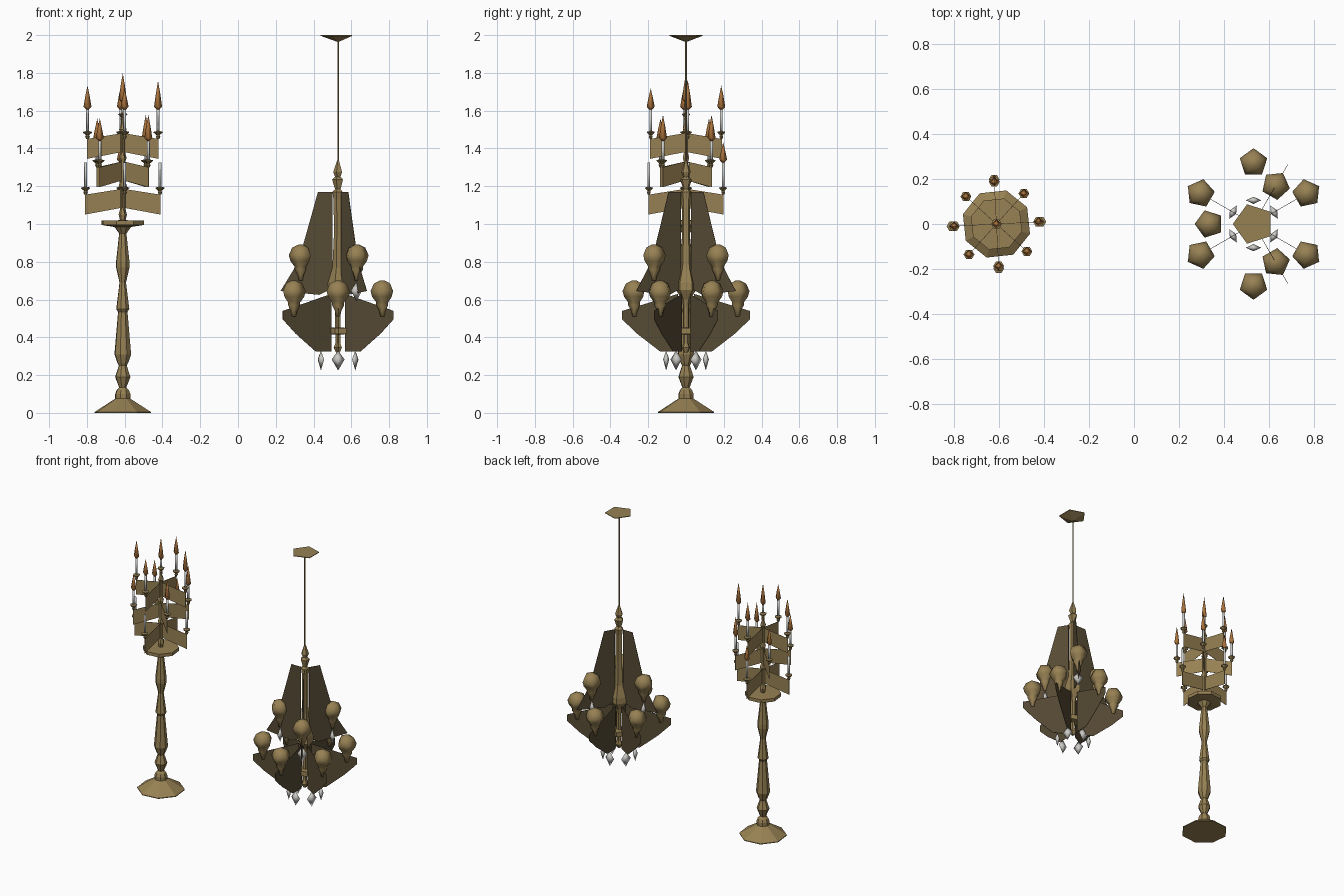
import bpy, bmesh, math
from mathutils import Vector, Matrix

if "Cube" in bpy.data.objects:
    bpy.data.objects.remove(bpy.data.objects["Cube"])

def material(name, rgb):
    m = bpy.data.materials.new(name)
    m.diffuse_color = (*rgb, 1)
    m.use_nodes = True
    m.node_tree.nodes["Principled BSDF"].inputs["Base Color"].default_value = m.diffuse_color
    return m

BRASS = material("antique brass", (0.31, 0.22, 0.088))
DARK = material("dark bronze", (0.095, 0.07, 0.035))
WAX = material("candle wax", (0.60, 0.60, 0.58))
FLAME = material("flame orange", (0.40, 0.17, 0.045))
GLASS = material("crystal grey", (0.60, 0.59, 0.56))

def finish(name, bm, mat, smooth=False):
    me = bpy.data.meshes.new(name)
    bm.normal_update()
    for f in bm.faces:
        f.smooth = smooth
    bm.to_mesh(me)
    bm.free()
    me.materials.append(mat)
    ob = bpy.data.objects.new(name, me)
    bpy.context.collection.objects.link(ob)
    return ob

def lathe(name, profile, sides, loc, mat, turn=0.0, smooth=False):
    """Turned part from (radius, height) pairs, listed from bottom to top."""
    bm = bmesh.new()
    rings = []
    for r, z in profile:
        ring = []
        for i in range(sides):
            a = turn + math.tau * i / sides
            ring.append(bm.verts.new((loc[0] + r * math.cos(a), loc[1] + r * math.sin(a), loc[2] + z)))
        rings.append(ring)
    for lo, hi in zip(rings, rings[1:]):
        for i in range(sides):
            j = (i + 1) % sides
            bm.faces.new((lo[i], lo[j], hi[j], hi[i]))
    bm.faces.new(rings[0][::-1])
    bm.faces.new(rings[-1])
    bmesh.ops.remove_doubles(bm, verts=bm.verts, dist=0.0002)
    return finish(name, bm, mat, smooth)

def plate(name, outline, centre, angle, mat):
    """Thin upright radial panel from (radius, height) outline."""
    bm = bmesh.new()
    side = Vector((-math.sin(angle), math.cos(angle), 0)) * 0.001
    loops = []
    for s in (-1, 1):
        loops.append([bm.verts.new(Vector((centre + r * math.cos(angle), r * math.sin(angle), z)) + side * s)
                      for r, z in outline])
    bm.faces.new(loops[0])
    bm.faces.new(loops[1][::-1])
    n = len(outline)
    for i in range(n):
        j = (i + 1) % n
        bm.faces.new((loops[0][i], loops[1][i], loops[1][j], loops[0][j]))
    bmesh.ops.recalc_face_normals(bm, faces=bm.faces)
    return finish(name, bm, mat)

def polar(centre, r, a, z):
    return (centre + r * math.cos(a), r * math.sin(a), z)

# ---------- standing candelabrum ----------
CX = -0.61
lathe("candelabrum_base", [(0.155, 0), (0.155, 0.005), (0.042, 0.075)], 8, (CX, 0, 0), BRASS, 0.5)
lathe("candelabrum_stem", [
    (0.042, 0.074), (0.042, 0.10), (0.034, 0.12), (0.02, 0.135),
    (0.042, 0.19), (0.022, 0.25), (0.03, 0.265), (0.046, 0.31), (0.026, 0.535),
    (0.036, 0.55), (0.018, 0.69), (0.037, 0.77), (0.037, 0.80), (0.02, 0.95), (0.05, 0.99)],
    8, (CX, 0, 0), BRASS, 0.5)
lathe("drip_tray", [(0.05, 0.985), (0.118, 0.995), (0.118, 1.018), (0.02, 1.02)],
      8, (CX, 0, 0), BRASS, 0.5)
lathe("upper_column", [
    (0.015, 1.02), (0.022, 1.05), (0.014, 1.08), (0.014, 1.18), (0.022, 1.2), (0.013, 1.23),
    (0.013, 1.33), (0.02, 1.35), (0.012, 1.38), (0.012, 1.48), (0.02, 1.5), (0.009, 1.53), (0.01, 1.56)],
    6, (CX, 0, 0), BRASS)

CUP = [(0.006, 0), (0.012, 0.012), (0.008, 0.02), (0.024, 0.034), (0.024, 0.038), (0.008, 0.042)]

def candle(name, loc, length, flame):
    x, y, z = loc
    lathe(name + "_cup", CUP, 6, loc, BRASS)
    lathe(name + "_wax", [(0.008, 0.038), (0.008, 0.04 + length)], 6, loc, WAX, 0, True)
    if flame:
        lathe(name + "_flame", [(0.005, 0), (0.021, 0.018), (0.012, flame * 0.55), (0.0, flame)],
              4, (x, y, z + 0.038 + length), FLAME, 0, True)

candle("centre_candle", (CX, 0, 1.545), 0.06, 0.155)

# three tiers of four slanted arms: radius, outer top height, turn, candle length, flames
tiers = [("lower", 0.20, 1.155, 0, 0.13, (0, 0.11, 0, 0)),
         ("middle", 0.185, 1.30, 45, 0.10, (0.14, 0.12, 0.12, 0.14)),
         ("upper", 0.190, 1.45, 0, 0.115, (0.155, 0.13, 0.13, 0.115))]
for tier, r, top, turn, length, flames in tiers:
    for i in range(4):
        a = math.radians(3 + turn + 90 * i)
        plate(f"{tier}_arm_{i}", [(0.01, top + 0.03), (r, top), (r, top - 0.105), (0.01, top - 0.07)],
              CX, a, BRASS)
        candle(f"{tier}_candle_{i}", polar(CX, r - 0.003, a, top), length, flames[i])

# ---------- hanging chandelier ----------
HX = 0.53
lathe("ceiling_canopy", [(0.006, 1.965), (0.092, 1.996), (0.092, 2.0)], 5, (HX, 0, 0), BRASS, math.pi)
lathe("hanging_rod", [(0.005, 1.31), (0.005, 1.97)], 5, (HX, 0, 0), BRASS)
lathe("chandelier_column", [
    (0.012, 0.32), (0.024, 0.345), (0.014, 0.37), (0.014, 0.415), (0.056, 0.417), (0.056, 0.45),
    (0.016, 0.452), (0.016, 0.56), (0.022, 0.60), (0.056, 0.65), (0.054, 0.69), (0.03, 0.77), (0.022, 0.95),
    (0.024, 1.13), (0.03, 1.17), (0.016, 1.185), (0.032, 1.235), (0.016, 1.25), (0.026, 1.275),
    (0.006, 1.335)], 5, (HX, 0, 0), BRASS, math.pi)

BULB = [(0.012, -0.13), (0.018, -0.10), (0.034, -0.07), (0.034, -0.055), (0.056, -0.025),
        (0.064, 0.005), (0.046, 0.045), (0.015, 0.06), (0.0, 0.062)]
LOWER = [(0.042, 0.63), (0.338, 0.54), (0.338, 0.495), (0.26, 0.42), (0.137, 0.325), (0.042, 0.325)]
UPPER = [(0.03, 1.17), (0.107, 1.17), (0.14, 1.05), (0.185, 0.89), (0.235, 0.76), (0.305, 0.645),
         (0.10, 0.625), (0.03, 0.66)]

def crystal(name, r, a, low, height):
    """Flat diamond drop facing outward."""
    ob = lathe(name, [(0.0, 0), (1.0, 0.55 * height), (0.0, height)], 4, (0, 0, 0), GLASS, 0, True)
    ob.data.transform(Matrix.Translation(polar(HX, r, a, low)) @ Matrix.Rotation(a, 4, 'Z')
                      @ Matrix.Diagonal((0.016, 0.034, 1, 1)))

# six lower arms with globe lamps and drops
for i in range(6):
    a = math.radians(30 + 60 * i)
    plate(f"lower_scroll_{i}", LOWER, HX, a, DARK)
    lathe(f"lower_globe_{i}", BULB, 5, polar(HX, 0.272, a, 0.64), BRASS, a, True)
    crystal(f"lower_crystal_{i}", 0.105, a, 0.225, 0.105)

# three upper arms
for i in range(3):
    a = math.radians(60 + 120 * i)
    plate(f"upper_scroll_{i}", UPPER, HX, a, DARK)
    lathe(f"upper_globe_{i}", BULB, 5, polar(HX, 0.197, a, 0.83), BRASS, a, True)
    crystal(f"upper_crystal_{i}", 0.195, a, 0.59, 0.105)
